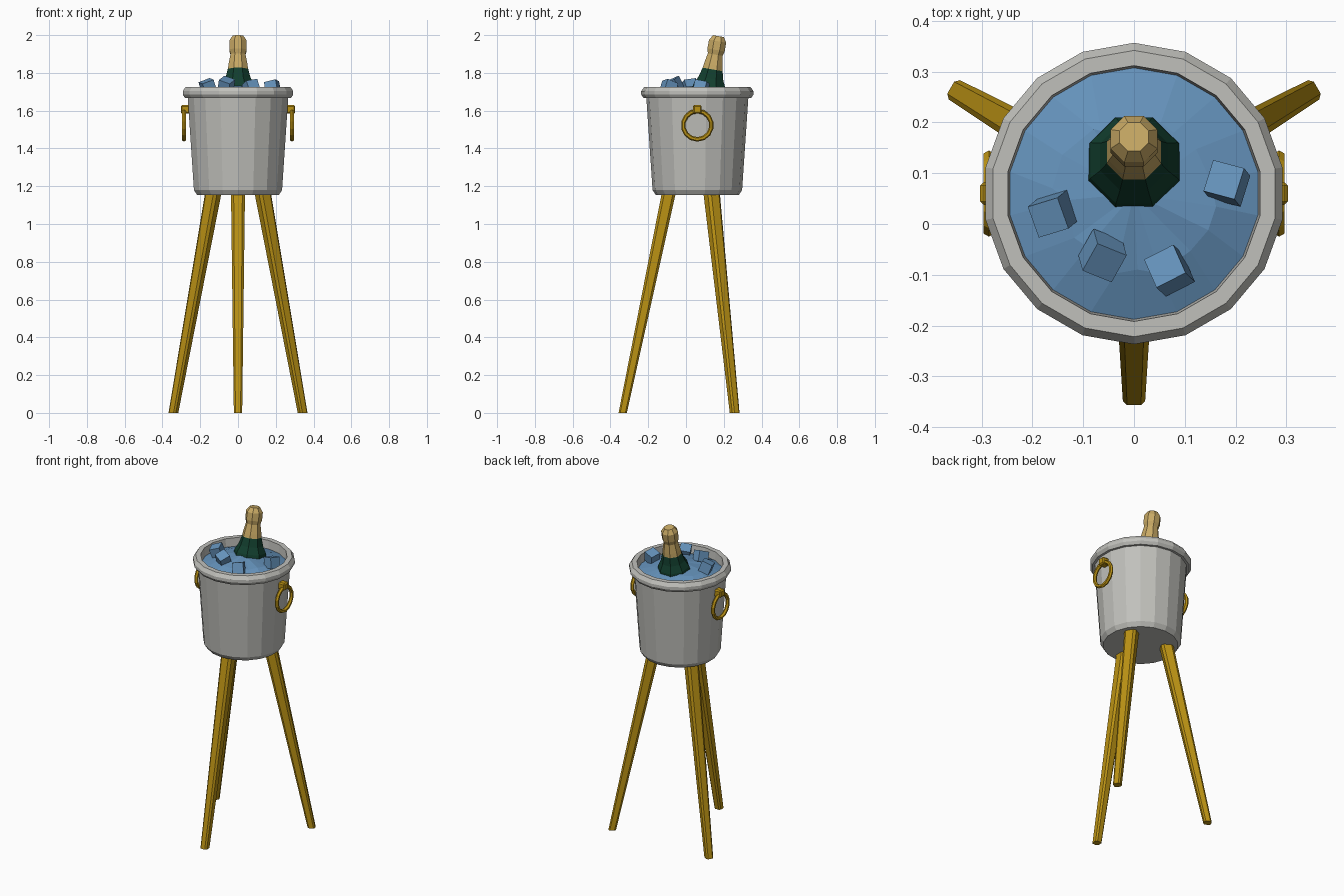
import bpy, bmesh, random
from math import pi, sin, cos, radians
from mathutils import Matrix, Vector

random.seed(4)
if "Cube" in bpy.data.objects:
    bpy.data.objects.remove(bpy.data.objects["Cube"])

CENTRE_Y = 0.06


def material(name, rgb):
    m = bpy.data.materials.new(name)
    m.use_nodes = True
    m.diffuse_color = (*rgb, 1)
    m.node_tree.nodes["Principled BSDF"].inputs["Base Color"].default_value = (*rgb, 1)
    return m


silver = material("silver", (0.53, 0.53, 0.50))
gold = material("gold", (0.50, 0.29, 0.007))
ice_blue = material("ice blue", (0.13, 0.29, 0.50))
green = material("green glass", (0.006, 0.048, 0.027))
foil = material("pale gold foil", (0.58, 0.40, 0.13))


def finish(bm, name, *mats):
    bmesh.ops.recalc_face_normals(bm, faces=bm.faces)
    mesh = bpy.data.meshes.new(name)
    bm.to_mesh(mesh)
    bm.free()
    obj = bpy.data.objects.new(name, mesh)
    for m in mats:
        mesh.materials.append(m)
    bpy.context.collection.objects.link(obj)
    return obj


def lathe(profile, sides, phase):
    """Revolve (radius, height) points; radius 0 becomes a pole."""
    bm = bmesh.new()
    rings = []
    for r, z in profile:
        if r == 0:
            rings.append([bm.verts.new((0, 0, z))] * sides)
        else:
            rings.append([bm.verts.new((r * cos(phase + 2 * pi * i / sides),
                                        r * sin(phase + 2 * pi * i / sides), z))
                          for i in range(sides)])
    for a, b in zip(rings, rings[1:]):
        for i in range(sides):
            j = (i + 1) % sides
            corners = list(dict.fromkeys((a[i], a[j], b[j], b[i])))
            bm.faces.new(corners)
    return bm


# Bucket: tapered wall, rolled rim and inner wall
bucket = finish(lathe([(0, 1.153), (0.219, 1.153), (0.237, 1.18), (0.27, 1.667),
                       (0.285, 1.667), (0.297, 1.685), (0.297, 1.703), (0.282, 1.725),
                       (0.252, 1.725), (0.246, 1.65), (0.215, 1.20), (0, 1.20)],
                      18, pi / 2), "bucket", silver)
bucket.location.y = CENTRE_Y

# Heaped ice surface with slightly uneven facets
bm = lathe([(0.248, 1.672), (0.15, 1.708), (0, 1.735)], 18, pi / 2)
for v in bm.verts:
    if 1.70 < v.co.z < 1.72:
        v.co += Vector((random.uniform(-0.02, 0.02), random.uniform(-0.02, 0.02),
                        random.uniform(-0.006, 0.006)))
ice_surface = finish(bm, "ice_surface", ice_blue)
ice_surface.location.y = CENTRE_Y

# Loose ice cubes: position and tilt in degrees
cubes = [((-0.16, 0.02, 1.727), (8, -20, 17)),
         ((-0.062, -0.062, 1.735), (22, 18, -22)),
         ((0.07, -0.092, 1.722), (-22, -8, 27)),
         ((0.183, 0.08, 1.722), (-10, -14, -15))]
for n, (place, tilt) in enumerate(cubes):
    bm = bmesh.new()
    bmesh.ops.create_cube(bm, size=0.065)
    cube = finish(bm, f"ice_cube_{n + 1}", ice_blue)
    cube.location = place
    cube.rotation_euler = [radians(a) for a in tilt]

# Bottle: leaning back, foil above the green shoulder
bm = lathe([(0, -0.12), (0.105, -0.12), (0.105, -0.03), (0.093, 0.03), (0.072, 0.07),
            (0.058, 0.12), (0.054, 0.145), (0.043, 0.20), (0.05, 0.225),
            (0.05, 0.272), (0.031, 0.299), (0, 0.299)], 8, pi / 8)
for f in bm.faces:
    f.material_index = int(f.calc_center_median().z > 0.12)
bottle = finish(bm, "bottle", green, foil)
bottle.location = (0, 0.12, 1.70)
bottle.rotation_euler.x = radians(-10)


# Legs: tapered bars with chamfered corners, splayed outwards
def leg_ring(bm, out, half, z):
    c = half * 0.62
    outline = [(half, c), (c, half), (-c, half), (-half, c),
               (-half, -c), (-c, -half), (c, -half), (half, -c)]
    return [bm.verts.new((out + x, y, z)) for x, y in outline]


for name, angle in (("front_leg", -90), ("back_left_leg", 30), ("back_right_leg", 150)):
    bm = bmesh.new()
    foot = leg_ring(bm, 0.395, 0.022, 0)
    top = leg_ring(bm, 0.151, 0.037, 1.165)
    for i in range(8):
        j = (i + 1) % 8
        bm.faces.new((foot[i], foot[j], top[j], top[i]))
    bm.faces.new(foot)
    bm.faces.new(top)
    leg = finish(bm, name, gold)
    leg.location.y = CENTRE_Y
    leg.rotation_euler.z = radians(angle)

# Ring handles with their mounting blocks
for side, s in (("left", 1), ("right", -1)):
    bpy.ops.mesh.primitive_torus_add(major_segments=14, minor_segments=6,
                                     major_radius=0.075, minor_radius=0.012,
                                     location=(s * 0.286, CENTRE_Y, 1.523),
                                     rotation=(0, pi / 2, 0))
    ring = bpy.context.object
    ring.name = f"{side}_handle_ring"
    ring.data.materials.append(gold)

    bm = bmesh.new()
    bmesh.ops.create_cube(bm, size=1, matrix=Matrix.Diagonal((0.053, 0.045, 0.046, 1)))
    block = finish(bm, f"{side}_handle_mount", gold)
    block.location = (s * 0.2765, CENTRE_Y, 1.607)
    bevel = block.modifiers.new("bevel", "BEVEL")
    bevel.width = 0.007
    bevel.segments = 1
